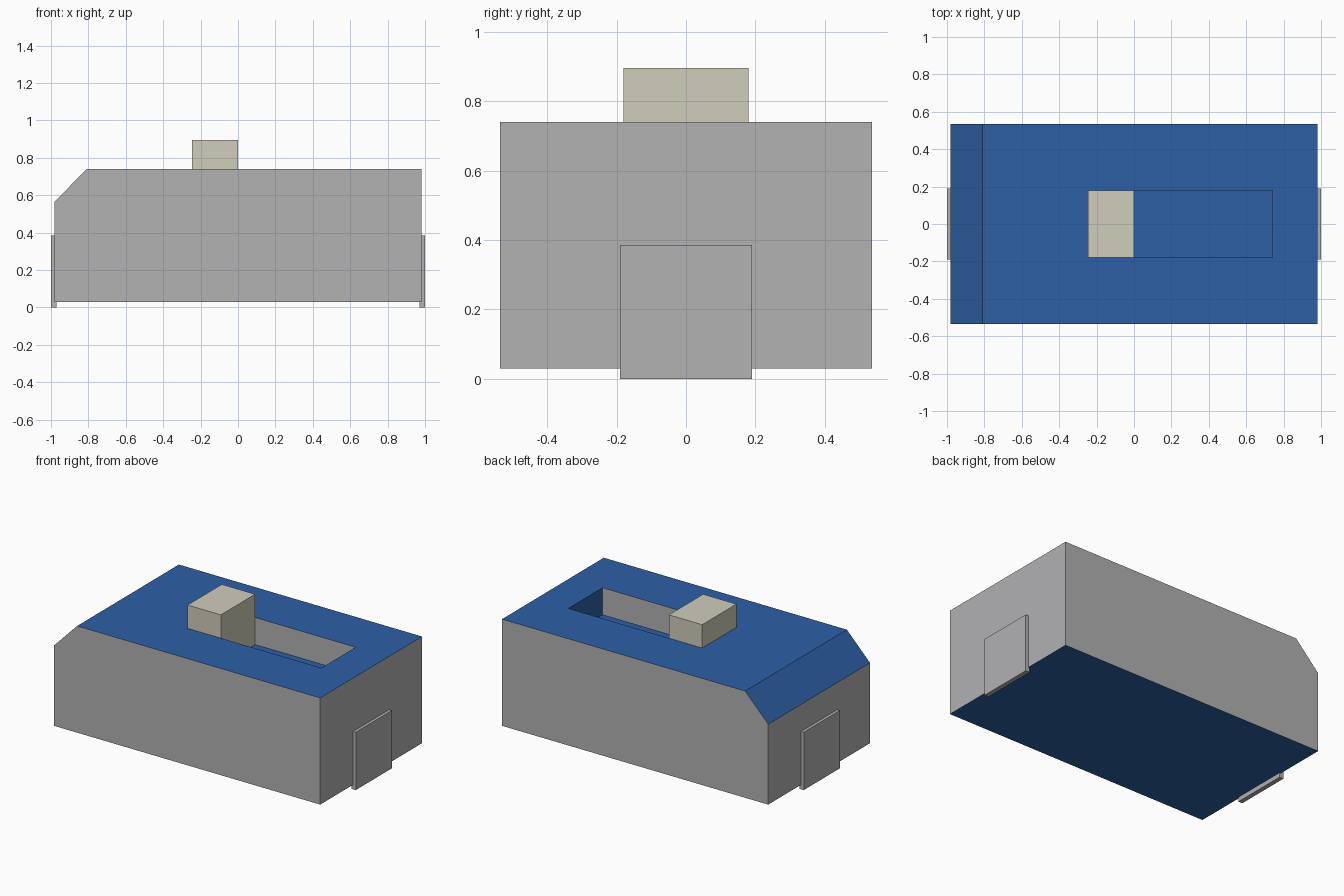
import bpy
import bmesh
from mathutils import Vector

cube = bpy.data.objects.get("Cube")
if cube:
    bpy.data.objects.remove(cube, do_unlink=True)


def material(name, colour):
    mat = bpy.data.materials.new(name)
    mat.use_nodes = True
    mat.diffuse_color = (*colour, 1)
    mat.node_tree.nodes["Principled BSDF"].inputs["Base Color"].default_value = (*colour, 1)
    return mat


GREY = material("wall grey", (0.445, 0.445, 0.455))
BLUE = material("roof blue", (0.026, 0.115, 0.38))
CREAM = material("block cream", (0.63, 0.61, 0.50))


def finish(bm, name, mats):
    mesh = bpy.data.meshes.new(name)
    bm.to_mesh(mesh)
    bm.free()
    for mat in mats:
        mesh.materials.append(mat)
    obj = bpy.data.objects.new(name, mesh)
    bpy.context.collection.objects.link(obj)
    return obj


def box(name, low, high, mat):
    low, high = Vector(low), Vector(high)
    bm = bmesh.new()
    bmesh.ops.create_cube(bm, size=1)
    bmesh.ops.scale(bm, vec=high - low, verts=bm.verts)
    bmesh.ops.translate(bm, vec=(low + high) / 2, verts=bm.verts)
    return finish(bm, name, [mat])


END, SIDE, BASE, TOP = 0.98, 0.535, 0.03, 0.74
SLOT_START, SLOT_END, SLOT_SIDE, SLOT_FLOOR = -0.245, 0.74, 0.18, 0.56

# Body: side profile with one bevelled end, extruded across the width
profile = [(-END, BASE), (END, BASE), (END, TOP), (-0.81, TOP), (-END, 0.565)]
bm = bmesh.new()
side = bm.faces.new([bm.verts.new((x, -SIDE, z)) for x, z in profile])
new = bmesh.ops.extrude_face_region(bm, geom=[side])["geom"]
bmesh.ops.translate(bm, vec=(0, 2 * SIDE, 0),
                    verts=[g for g in new if isinstance(g, bmesh.types.BMVert)])
bmesh.ops.recalc_face_normals(bm, faces=bm.faces)

# Slot: inset the top face to the opening, then sink it to the floor
roof = next(f for f in bm.faces if f.normal.z > 0.9)
bmesh.ops.inset_individual(bm, faces=[roof], thickness=0.2)
middle = roof.calc_center_median()
for v in roof.verts:
    v.co.x = SLOT_END if v.co.x > middle.x else SLOT_START
    v.co.y = SLOT_SIDE if v.co.y > middle.y else -SLOT_SIDE
bmesh.ops.inset_individual(bm, faces=[roof], thickness=0.02)
middle = roof.calc_center_median()
for v in roof.verts:
    v.co.x = SLOT_END if v.co.x > middle.x else SLOT_START
    v.co.y = SLOT_SIDE if v.co.y > middle.y else -SLOT_SIDE
    v.co.z = SLOT_FLOOR
bm.normal_update()

# Roof, bevel, underside and slot ends are blue; upright walls are grey
for f in bm.faces:
    slot_end = abs(f.normal.x) > 0.9 and abs(f.calc_center_median().x) < 0.9
    f.material_index = 1 if abs(f.normal.z) > 0.3 or slot_end else 0
finish(bm, "body", [GREY, BLUE])

# Raised block at one end of the slot
box("slider_block", (SLOT_START, -SLOT_SIDE, SLOT_FLOOR), (0, SLOT_SIDE, 0.895), CREAM)

# End plates reaching down to the ground
for name, x in (("right_end_plate", -1), ("left_end_plate", 0.97)):
    box(name, (x, -0.19, 0), (x + 0.03, 0.19, 0.385), GREY)
